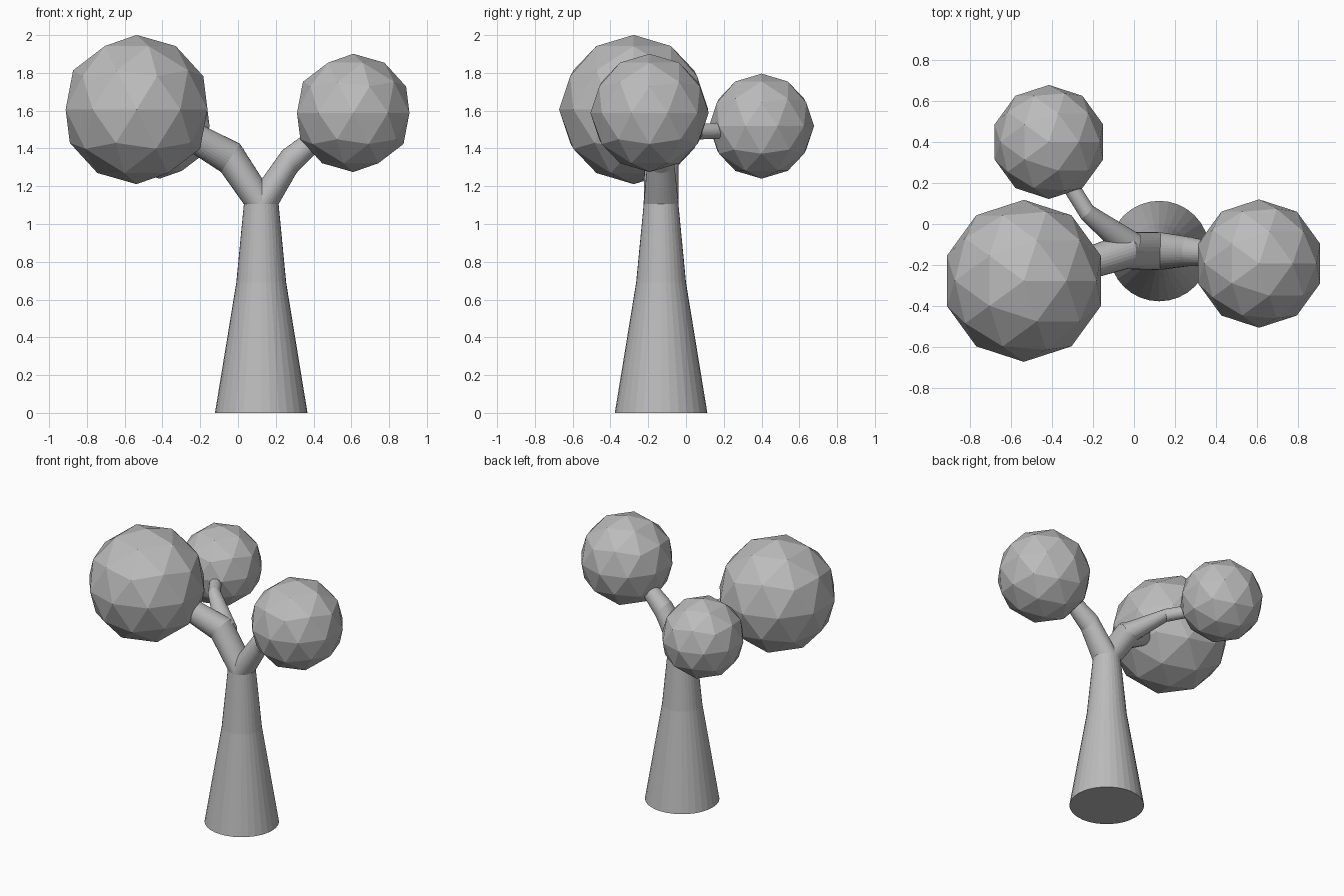
import bpy
import bmesh
from math import cos, sin, tau
from mathutils import Vector

cube = bpy.data.objects.get("Cube")
if cube:
    bpy.data.objects.remove(cube)

SIDES = 32
GREY = (0.5, 0.5, 0.5, 1)

grey = bpy.data.materials.new("plain grey")
grey.use_nodes = True
grey.diffuse_color = GREY
grey.node_tree.nodes["Principled BSDF"].inputs["Base Color"].default_value = GREY


def add_object(name, bm):
    bmesh.ops.recalc_face_normals(bm, faces=bm.faces)
    mesh = bpy.data.meshes.new(name)
    bm.to_mesh(mesh)
    bm.free()
    mesh.materials.append(grey)
    obj = bpy.data.objects.new(name, mesh)
    bpy.context.collection.objects.link(obj)
    return obj


def tube(name, rings, cap_start=False):
    """Skin a row of tilted circles: (centre, axis, radius)."""
    bm = bmesh.new()
    loops = []
    for centre, axis, radius in rings:
        n = Vector(axis).normalized()
        u = Vector((0, 1, 0))
        u = (u - u.dot(n) * n).normalized()
        v = n.cross(u)
        loops.append([bm.verts.new(Vector(centre) + radius * (u * cos(a) + v * sin(a)))
                      for a in (tau * i / SIDES for i in range(SIDES))])
    for low, high in zip(loops, loops[1:]):
        for i in range(SIDES):
            j = (i + 1) % SIDES
            bm.faces.new((low[i], low[j], high[j], high[i]))
    if cap_start:
        bm.faces.new(loops[0])
    return add_object(name, bm)


def foliage(name, centre, radius):
    bm = bmesh.new()
    bmesh.ops.create_icosphere(bm, subdivisions=2, radius=radius)
    add_object(name, bm).location = centre


# Trunk, flaring towards the ground
X, Y = 0.123, -0.132
UP = (0, 0, 1)
fork = ((X, Y, 1.105), UP, 0.092)
tube("trunk", [((X, Y, 0), UP, 0.245), ((X, Y, 0.69), UP, 0.132), fork], cap_start=True)

# Two main limbs sharing the top ring of the trunk
tube("left_branch", [fork,
                     ((0.272, -0.134, 1.33), (0.85, 0, 0.53), 0.071),
                     ((0.45, -0.15, 1.485), (0.77, 0, 0.64), 0.05)])
tube("right_branch", [fork,
                      ((-0.04, -0.13, 1.35), (-0.83, 0, 0.55), 0.09),
                      ((-0.26, -0.205, 1.475), (-0.84, -0.25, 0.47), 0.075)])

# Thin limb springing backwards from the right limb
tube("back_branch", [((-0.01, -0.115, 1.335), (-0.8, 0.45, 0.4), 0.075),
                     ((-0.228, 0.055, 1.49), (-0.75, 0.65, 0.1), 0.043),
                     ((-0.36, 0.265, 1.495), (-0.55, 0.83, 0.05), 0.04)])

# Faceted foliage balls
foliage("left_foliage", (0.61, -0.193, 1.588), 0.313)
foliage("right_foliage", (-0.537, -0.277, 1.606), 0.395)
foliage("back_foliage", (-0.415, 0.4, 1.518), 0.278)
